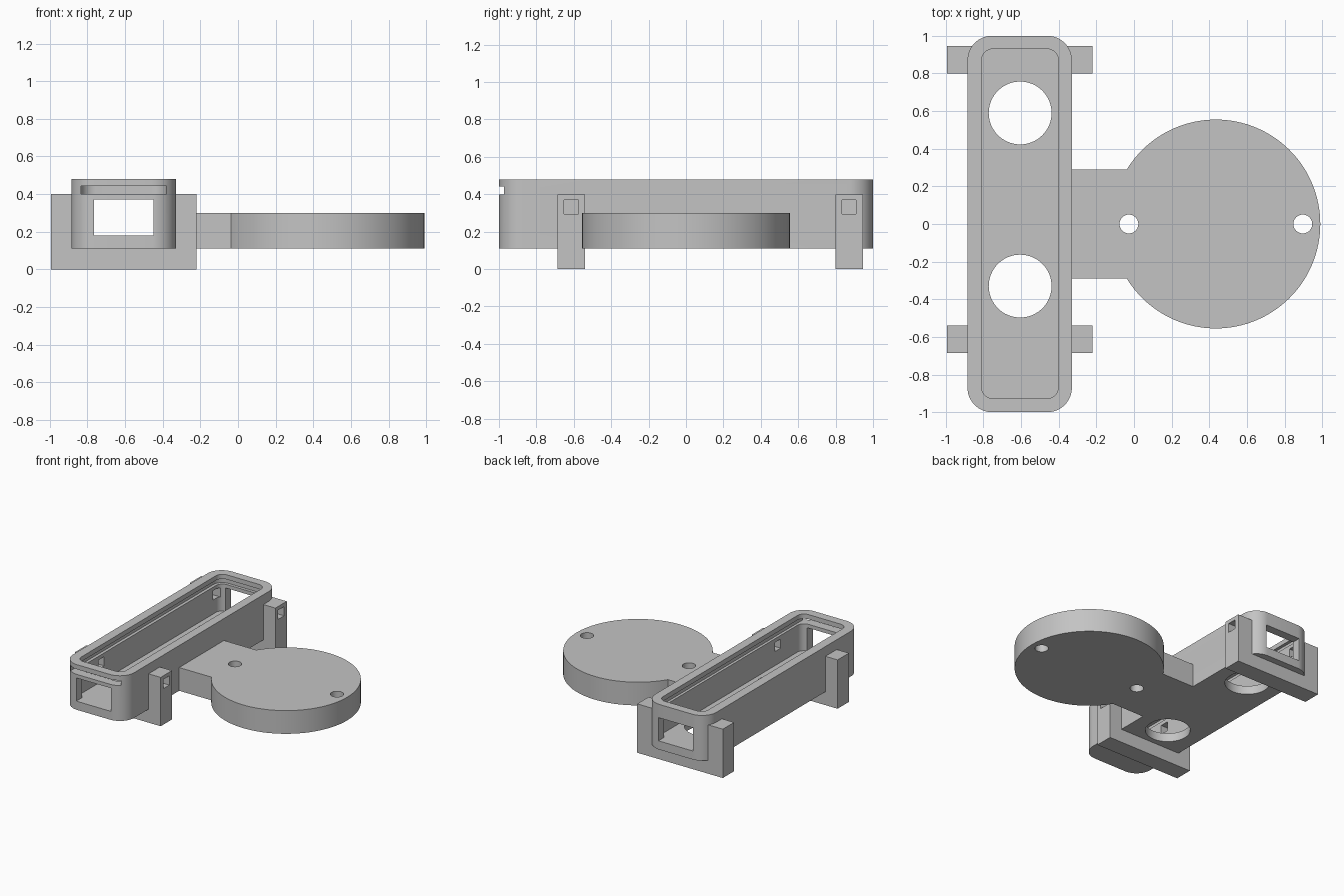
import bpy, bmesh, math

if "Cube" in bpy.data.objects:
    bpy.data.objects.remove(bpy.data.objects["Cube"], do_unlink=True)

grey = bpy.data.materials.new("plain grey")
grey.use_nodes = True
colour = (0.55, 0.55, 0.55, 1)
grey.diffuse_color = colour
grey.node_tree.nodes["Principled BSDF"].inputs["Base Color"].default_value = colour


def prism(name, outline, z0, z1):
    """Extrude a closed outline between two heights."""
    bm = bmesh.new()
    face = bm.faces.new([bm.verts.new((x, y, z0)) for x, y in outline])
    side = bmesh.ops.extrude_face_region(bm, geom=[face])["geom"]
    for v in side:
        if isinstance(v, bmesh.types.BMVert):
            v.co.z = z1
    bmesh.ops.recalc_face_normals(bm, faces=bm.faces)
    mesh = bpy.data.meshes.new(name)
    bm.to_mesh(mesh)
    bm.free()
    mesh.materials.append(grey)
    obj = bpy.data.objects.new(name, mesh)
    bpy.context.collection.objects.link(obj)
    return obj


def arc(cx, cy, r, a0, a1, steps):
    angles = [math.radians(a0 + (a1 - a0) * i / steps) for i in range(steps + 1)]
    return [(cx + r * math.cos(a), cy + r * math.sin(a)) for a in angles]


def circle(cx, cy, r):
    return arc(cx, cy, r, 0, 360, 64)[:-1]


def rect(x0, x1, y0, y1, r=0):
    if not r:
        return [(x0, y0), (x1, y0), (x1, y1), (x0, y1)]
    corners = [(x1 - r, y1 - r), (x0 + r, y1 - r), (x0 + r, y0 + r), (x1 - r, y0 + r)]
    return [p for i, (x, y) in enumerate(corners)
            for p in arc(x, y, r, 90 * i, 90 * i + 90, 12)]


def cut(obj, outline, z0, z1):
    """Subtract a prism from the part."""
    cutter = prism("cutter", outline, z0, z1)
    cutter.hide_render = True
    mod = obj.modifiers.new("cut", "BOOLEAN")
    mod.operation, mod.solver, mod.object = "DIFFERENCE", "EXACT", cutter
    bpy.context.view_layer.objects.active = obj
    bpy.ops.object.modifier_apply(modifier=mod.name)
    bpy.data.objects.remove(cutter, do_unlink=True)


BASE, TOP, MID = 0.11, 0.48, -0.605
shell = rect(-0.885, -0.33, -1, 1, 0.13)
bracket_ys = {"front_bracket": -0.613, "rear_bracket": 0.872}

# Open tray with a sliding lid groove, end windows and floor holes
tray = prism("tray", shell, BASE, TOP)
cut(tray, rect(-0.81, -0.402, -0.927, 0.93, 0.06), 0.18, 0.6)
cut(tray, rect(-0.835, -0.38, -1.2, 0.955, 0.08), 0.40, 0.442)
cut(tray, rect(-0.765, -0.45, -1.2, 1.2), 0.18, 0.37)
for y in (0.59, -0.33):
    cut(tray, circle(MID, y, 0.167), 0, 0.3)

# U-shaped brackets around the tray, pinned through square holes
parts = [tray]
for name, y in bracket_ys.items():
    hole = (y - 0.038, y + 0.038)
    bracket = prism(name, rect(-0.995, -0.22, y - 0.073, y + 0.073), 0, 0.40)
    cut(bracket, shell, BASE, TOP)
    cut(bracket, rect(MID, 0, *hole), 0.295, 0.37)
    cut(tray, rect(-1.1, 0, *hole), 0.295, 0.37)
    parts.append(bracket)

# Round plate with its connecting arm and two pin holes
R, CX, HALF = 0.555, 0.435, 0.29
neck = 180 - math.degrees(math.asin(HALF / R))
outline = [(-0.33, HALF), (-0.33, -HALF)] + arc(CX, 0, R, -neck, neck, 110)
plate = prism("round_plate", outline, BASE, 0.30)
for x in (-0.027, 0.897):
    cut(plate, circle(x, 0, 0.05), 0, 0.5)
parts.append(plate)

# Smooth curved walls, keep edges sharp
bpy.ops.object.select_all(action="DESELECT")
for obj in parts:
    obj.select_set(True)
    bpy.context.view_layer.objects.active = obj
bpy.ops.object.shade_smooth_by_angle(angle=math.radians(30))
